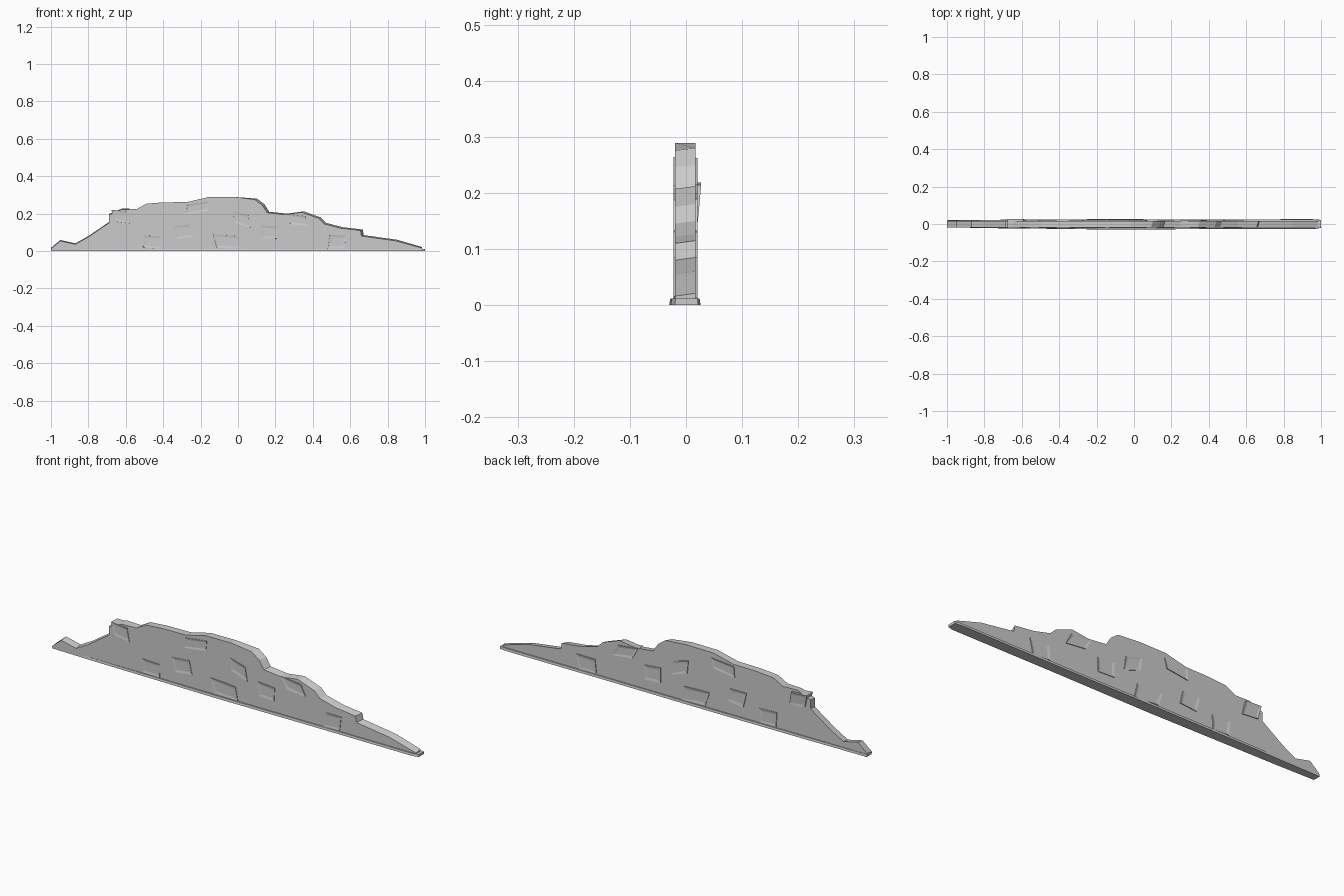
import bpy, bmesh, math, random
from mathutils import Vector, Matrix

if "Cube" in bpy.data.objects:
    bpy.data.objects.remove(bpy.data.objects["Cube"])

random.seed(4)


def finish(bm, name):
    bmesh.ops.recalc_face_normals(bm, faces=bm.faces)
    me = bpy.data.meshes.new(name)
    bm.to_mesh(me)
    bm.free()
    ob = bpy.data.objects.new(name, me)
    bpy.context.collection.objects.link(ob)
    return ob


def loft(name, front, back):
    """Solid between two matching closed outlines."""
    bm = bmesh.new()
    f = [bm.verts.new(p) for p in front]
    b = [bm.verts.new(p) for p in back]
    n = len(f)
    bm.faces.new(f)
    bm.faces.new(b[::-1])
    for i in range(n):
        j = (i + 1) % n
        bm.faces.new((f[i], b[i], b[j], f[j]))
    return finish(bm, name)


# Broken wall: ragged skyline, back edge slightly offset from the front edge
skyline = [(-1, .012), (-.95, .054), (-.87, .036), (-.80, .075), (-.69, .15),
           (-.69, .193), (-.62, .222), (-.54, .225), (-.49, .253), (-.40, .26),
           (-.27, .262), (-.16, .288), (-.02, .289), (.09, .275), (.13, .245),
           (.155, .205), (.25, .195), (.34, .207), (.43, .175), (.46, .145),
           (.55, .122), (.655, .11), (.66, .08), (.84, .055), (.985, .016)]
wall = [(-1, .005)] + skyline + [(.985, .005)]


def back_point(x, z):
    if z < .01:
        return (x, .017, z)
    dx = .012 if .08 < x < .9 else 0
    dz = .005 if (x > .08 or x < -.6) else 0
    return (x + dx, .017, z + dz)


loft("ruined_wall", [(x, -.02, z) for x, z in wall],
     [back_point(x, z) for x, z in wall])

# Footing strip with slightly uneven long edges
front_edge = [(-1, -.017), (-.8, -.022), (-.5, -.025), (-.1, -.03), (.4, -.027), (.97, -.027), (1, -.02)]
back_edge = [(1, .022), (.95, .026), (.4, .024), (-.1, .026), (-.6, .024), (-.87, .021), (-1, .02)]
plan = front_edge + back_edge
loft("footing", [(x, y, 0) for x, y in plan],
     [(x, y * .93, .012) for x, y in plan])


def stone(i, x, z, w, h, roll, skew, front=-.0225, back=.0205, tilt=0):
    """Uneven block set through the wall, with a sunken panel on both faces."""
    bm = bmesh.new()
    bmesh.ops.create_cube(bm, size=1)
    for v in bm.verts:
        sx, sz = v.co.x, v.co.z
        v.co.x = sx * w * random.uniform(.9, 1.1) + sz * skew
        v.co.z = sz * h * random.uniform(.9, 1.1)
        v.co.y = front if v.co.y < 0 else back + tilt * (sz + .5)
    bm.normal_update()
    ends = [f for f in bm.faces if abs(f.normal.y) > .8]
    bmesh.ops.inset_individual(bm, faces=ends, thickness=min(w, h) * .24)
    for f in ends:
        s = 1 if f.calc_center_median().y < 0 else -1
        for v in f.verts:
            v.co.y += s * .002
    bm.transform(Matrix.Translation((x, 0, z)) @ Matrix.Rotation(roll, 4, 'Y'))
    finish(bm, "wall_stone_%d" % i)


# x, z, width, height, roll, skew
stones = [(-.46, .048, .095, .07, .05, .0),
          (-.29, .104, .09, .07, -.06, -.01),
          (-.215, .232, .115, .05, -.12, .01),
          (-.06, .05, .135, .07, .05, -.02),
          (.02, .17, .09, .06, .3, -.03),
          (.17, .10, .09, .07, .04, .0),
          (.32, .165, .11, .055, .1, -.03),
          (.53, .05, .095, .07, .0, .01)]
for i, s in enumerate(stones):
    stone(i, *s)
# Loose stone near the left end leans out at the back
stone(len(stones), -.63, .185, .085, .062, .1, -.02, back=.021, tilt=.006)
